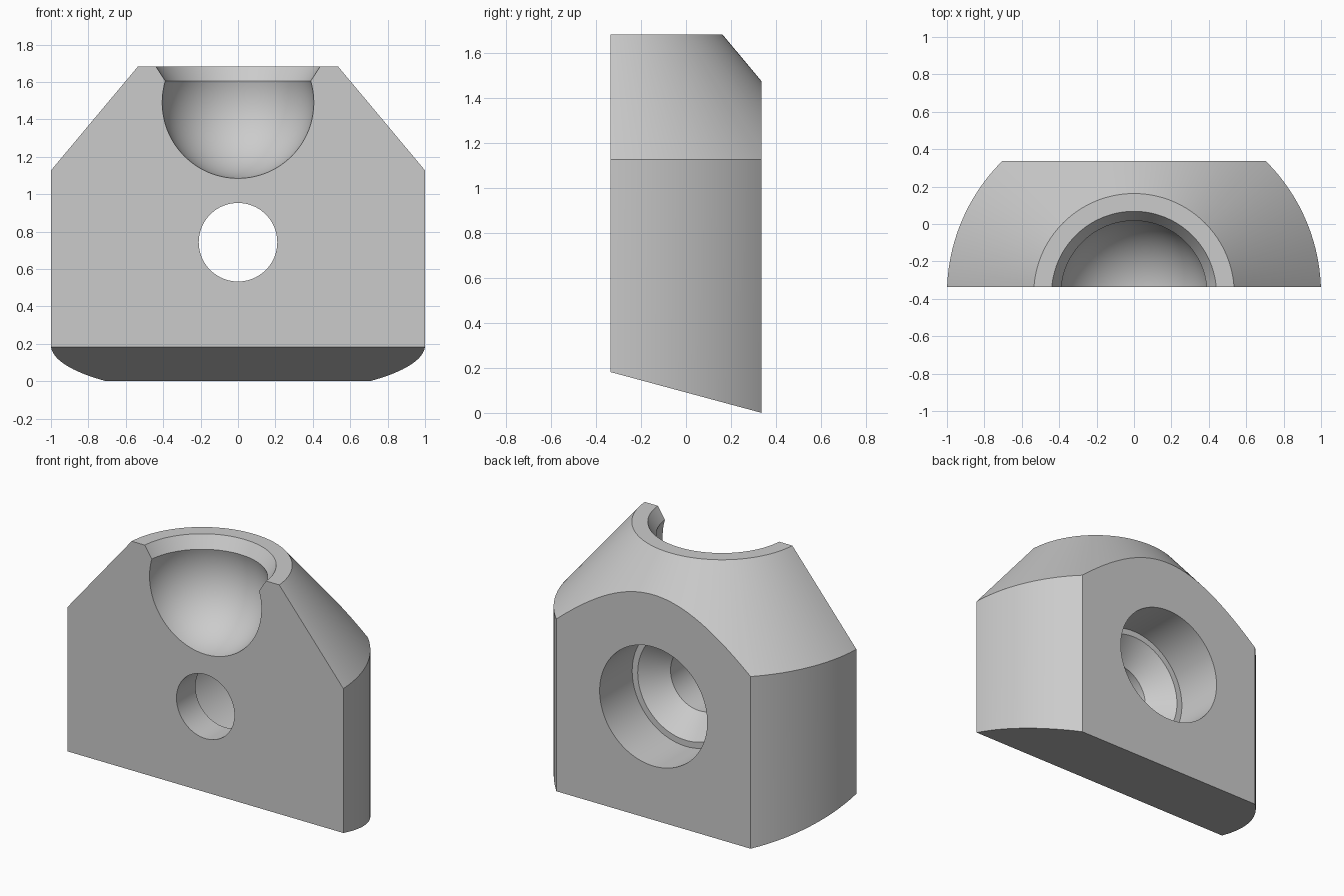
import bpy, bmesh, math
from mathutils import Matrix

cube = bpy.data.objects.get("Cube")
if cube:
    bpy.data.objects.remove(cube, do_unlink=True)

HALF_DEPTH = 0.337
AXIS_Y = -0.373
HOLE_Z = 0.743

grey = bpy.data.materials.new("plain_grey")
grey.use_nodes = True
colour = (0.6, 0.6, 0.6, 1)
grey.diffuse_color = colour
grey.node_tree.nodes["Principled BSDF"].inputs["Base Color"].default_value = colour


def finish(bm, name):
    bmesh.ops.recalc_face_normals(bm, faces=bm.faces)
    mesh = bpy.data.meshes.new(name)
    bm.to_mesh(mesh)
    bm.free()
    mesh.materials.append(grey)
    obj = bpy.data.objects.new(name, mesh)
    bpy.context.collection.objects.link(obj)
    return obj


def lathe(name, profile, matrix, steps=128):
    """Revolve (radius, height) points around z, then place the result."""
    bm = bmesh.new()
    verts = [bm.verts.new((r, 0, z)) for r, z in profile]
    edges = [bm.edges.new(pair) for pair in zip(verts, verts[1:])]
    bmesh.ops.spin(bm, geom=verts + edges, cent=(0, 0, 0), axis=(0, 0, 1),
                   angle=math.tau, steps=steps, use_duplicate=False)
    bmesh.ops.remove_doubles(bm, verts=bm.verts, dist=0.0001)
    bmesh.ops.transform(bm, matrix=matrix, verts=bm.verts)
    return finish(bm, name)


def boolean(target, cutter, operation):
    mod = target.modifiers.new(operation.title(), 'BOOLEAN')
    mod.object = cutter
    mod.operation = operation
    mod.solver = 'EXACT'
    bpy.context.view_layer.objects.active = target
    bpy.ops.object.modifier_apply(modifier=mod.name)
    bpy.data.objects.remove(cutter, do_unlink=True)


# Turned body: cylinder, conical shoulder, chamfered rim and ball socket
ball_r, ball_z = 0.407, 1.49
rim = math.asin(0.115 / ball_r)
profile = [(0, -0.3), (1.0, -0.3), (1.0, 1.128), (0.536, 1.683), (0.441, 1.683)]
for i in range(41):
    a = rim - (rim + math.pi / 2) * i / 40
    profile.append((max(0, ball_r * math.cos(a)), ball_z + ball_r * math.sin(a)))
body = lathe("socket_block", profile, Matrix.Translation((0, AXIS_Y, 0)))

# Slab with flat front and back and a sloping underside
bm = bmesh.new()
side = [(-HALF_DEPTH, 0.182), (HALF_DEPTH, 0), (HALF_DEPTH, 2), (-HALF_DEPTH, 2)]
face = bm.faces.new([bm.verts.new((-1.5, y, z)) for y, z in side])
new = bmesh.ops.extrude_face_region(bm, geom=[face])["geom"]
bmesh.ops.translate(bm, vec=(3, 0, 0),
                    verts=[v for v in new if isinstance(v, bmesh.types.BMVert)])
boolean(body, finish(bm, "slab_cutter"), 'INTERSECT')

# Bolt hole, countersink and wide counterbore running front to back
bore = [(0, -0.5), (0.21, -0.5), (0.21, -0.14), (0.35, 0), (0.39, 0), (0.39, 0.5), (0, 0.5)]
place = Matrix.Translation((0, 0, HOLE_Z)) @ Matrix.Rotation(-math.pi / 2, 4, 'X')
boolean(body, lathe("bore_cutter", bore, place, 96), 'DIFFERENCE')

# Smooth curves with crisp edges
bpy.ops.object.select_all(action='DESELECT')
body.select_set(True)
bpy.context.view_layer.objects.active = body
bpy.ops.object.shade_smooth_by_angle(angle=math.radians(25))
